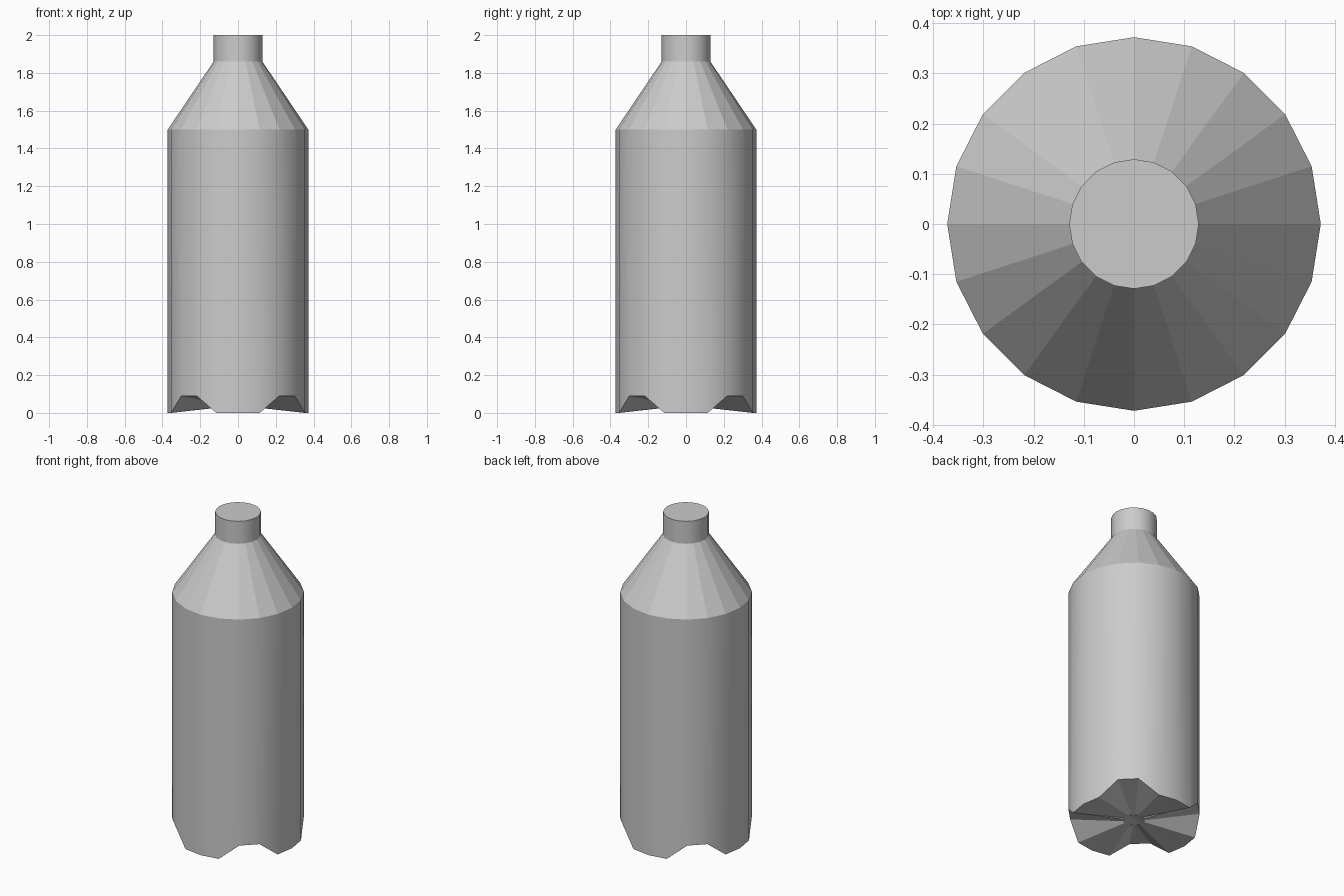
import bpy
import bmesh
from math import cos, sin, pi

cube = bpy.data.objects.get("Cube")
if cube:
    bpy.data.objects.remove(cube, do_unlink=True)

SIDES = 20
BODY_R, NECK_R, HUB_R = 0.372, 0.129, 0.06
NOTCH_Z, HUB_Z = 0.09, 0.034

# Single grey plastic
grey = bpy.data.materials.new("grey_plastic")
grey.use_nodes = True
colour = (0.6, 0.6, 0.6, 1)
grey.diffuse_color = colour
grey.node_tree.nodes["Principled BSDF"].inputs["Base Color"].default_value = colour

bm = bmesh.new()


def ring(radius, height):
    """Ring of vertices; height is a function of the vertex index."""
    return [bm.verts.new((radius * cos(2 * pi * i / SIDES),
                          radius * sin(2 * pi * i / SIDES),
                          height(i))) for i in range(SIDES)]


def bridge(lower, upper, smooth=False):
    for i in range(SIDES):
        j = (i + 1) % SIDES
        face = bm.faces.new((lower[i], lower[j], upper[j], upper[i]))
        face.smooth = smooth


# Four feet on the axes, with notches raised on the diagonals
hub = ring(HUB_R, lambda i: HUB_Z)
base = ring(BODY_R, lambda i: NOTCH_Z if i % 5 in (2, 3) else 0)
shoulder = ring(BODY_R, lambda i: 1.5)
neck = ring(NECK_R, lambda i: 1.86)
mouth = ring(NECK_R, lambda i: 2.0)

bridge(hub, base)
bridge(base, shoulder, smooth=True)
bridge(shoulder, neck)
bridge(neck, mouth, smooth=True)
bm.faces.new(mouth)

# Shallow centre of the underside
centre = bm.verts.new((0, 0, HUB_Z + 0.01))
for i in range(SIDES):
    bm.faces.new((centre, hub[(i + 1) % SIDES], hub[i]))

# Crisp rims, smooth round walls
bmesh.ops.recalc_face_normals(bm, faces=bm.faces)
for edge in bm.edges:
    edge.smooth = edge.calc_face_angle(0) < 0.4

mesh = bpy.data.meshes.new("bottle")
bm.to_mesh(mesh)
bm.free()
mesh.materials.append(grey)
bottle = bpy.data.objects.new("bottle", mesh)
bpy.context.collection.objects.link(bottle)
